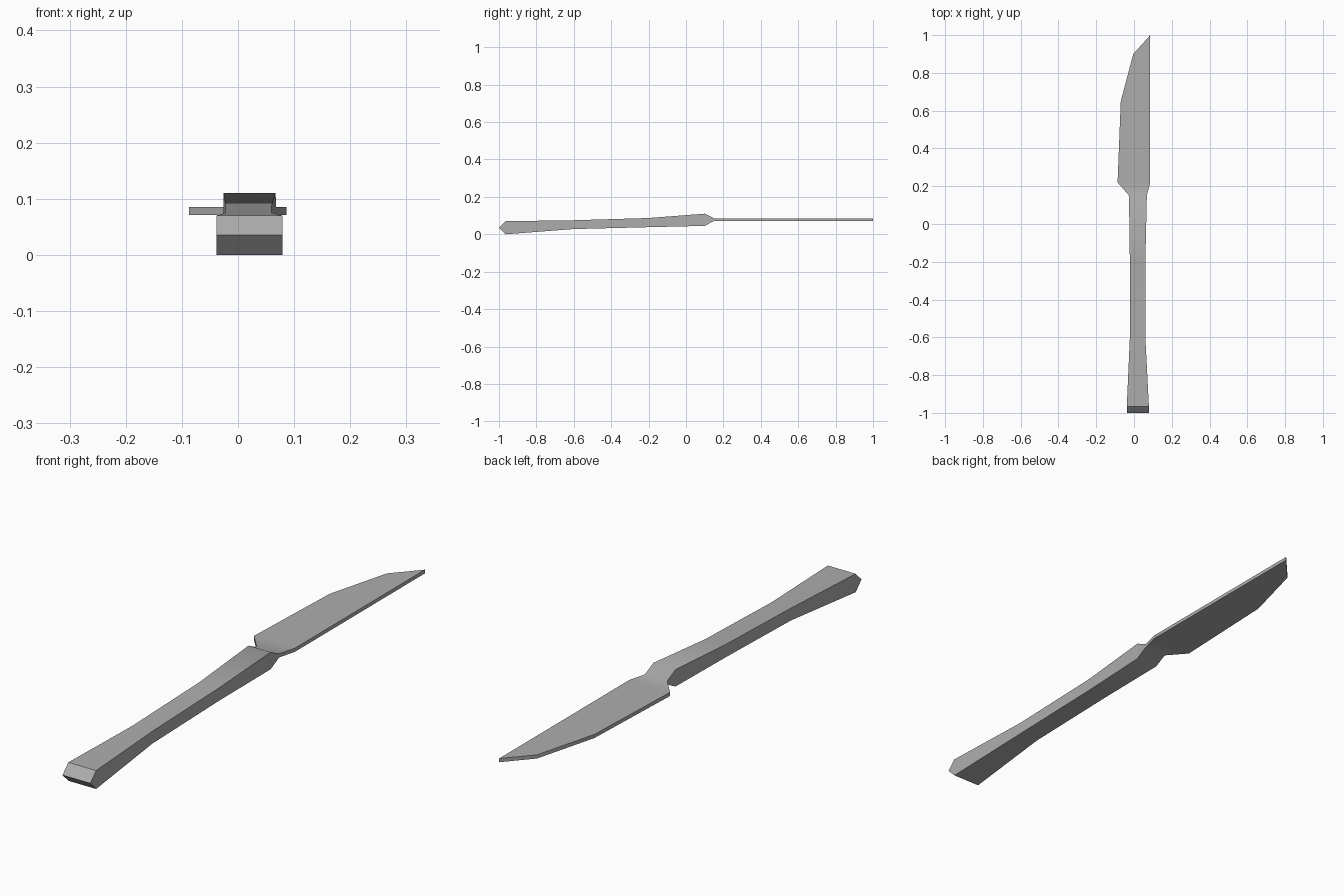
import bpy, bmesh, math

cube = bpy.data.objects.get("Cube")
if cube:
    bpy.data.objects.remove(cube, do_unlink=True)

steel = bpy.data.materials.new("brushed grey steel")
steel.use_nodes = True
colour = (0.42, 0.42, 0.42, 1)
steel.diffuse_color = colour
steel.node_tree.nodes["Principled BSDF"].inputs["Base Color"].default_value = colour

# Cross-sections along the length: y, x left, x right, z bottom, z top
handle = [
    (-1.0, -0.038, 0.079, 0.035, 0.035),
    (-0.965, -0.038, 0.079, 0.0, 0.07),
    (-0.6, -0.022, 0.06, 0.028, 0.075),
    (-0.2, -0.022, 0.06, 0.038, 0.087),
    (0.1, -0.026, 0.067, 0.045, 0.11),
]
# Flat blade outline: y, x cutting edge, x spine
blade = [
    (0.15, -0.026, 0.068),
    (0.22, -0.087, 0.086),
    (0.65, -0.07, 0.086),
    (0.9, -0.004, 0.086),
    (1.0, 0.086, 0.086),
]
sections = handle + [(*row, 0.071, 0.085) for row in blade]

# Loft the sections into one solid, welding the butt edge and the tip
bm = bmesh.new()
rings = [[bm.verts.new(p) for p in ((a, y, lo), (b, y, lo), (b, y, hi), (a, y, hi))]
         for y, a, b, lo, hi in sections]
for r, s in zip(rings, rings[1:]):
    for i in range(4):
        j = (i + 1) % 4
        bm.faces.new((r[i], r[j], s[j], s[i]))
bmesh.ops.remove_doubles(bm, verts=bm.verts, dist=0.0005)
bmesh.ops.recalc_face_normals(bm, faces=bm.faces)

mesh = bpy.data.meshes.new("table_knife")
bm.to_mesh(mesh)
bm.free()
mesh.materials.append(steel)
knife = bpy.data.objects.new("table_knife", mesh)
bpy.context.collection.objects.link(knife)

# Smooth along the handle and neck, keep the long edges crisp
bpy.context.view_layer.objects.active = knife
knife.select_set(True)
bpy.ops.object.shade_smooth_by_angle(angle=math.radians(35))
